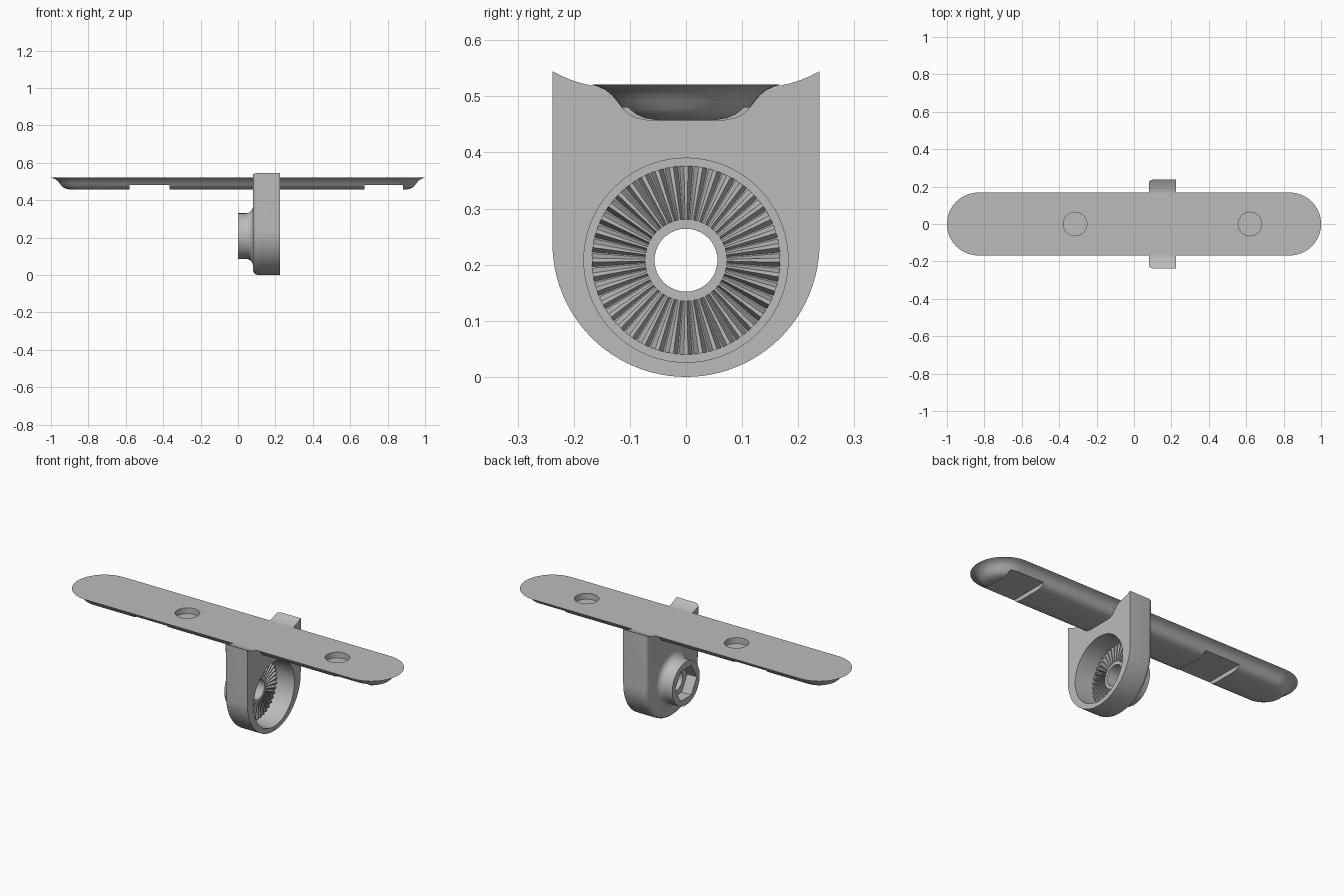
import bpy, bmesh
from math import sin, cos, pi, tau
from mathutils import Vector, Matrix

if "Cube" in bpy.data.objects:
    bpy.data.objects.remove(bpy.data.objects["Cube"], do_unlink=True)

grey = bpy.data.materials.new("light grey")
grey.use_nodes = True
COLOUR = (0.5, 0.5, 0.5, 1)
grey.diffuse_color = COLOUR
grey.node_tree.nodes["Principled BSDF"].inputs["Base Color"].default_value = COLOUR

AXIS_Z = 0.208   # height of the bolt axis
FACE_X = 0.225   # open face of the lug
BACK_X = 0.08    # back face of the lug
FLOOR_X = 0.11   # floor of the round recess


def finish(bm, name):
    bmesh.ops.recalc_face_normals(bm, faces=bm.faces)
    me = bpy.data.meshes.new(name)
    bm.to_mesh(me)
    bm.free()
    ob = bpy.data.objects.new(name, me)
    bpy.context.collection.objects.link(ob)
    me.materials.append(grey)
    return ob


def activate(ob):
    bpy.ops.object.select_all(action='DESELECT')
    ob.select_set(True)
    bpy.context.view_layer.objects.active = ob


def boolean(ob, other, operation='DIFFERENCE'):
    other.hide_render = True
    activate(ob)
    mod = ob.modifiers.new("cut", 'BOOLEAN')
    mod.operation, mod.object, mod.solver = operation, other, 'EXACT'
    bpy.ops.object.modifier_apply(modifier=mod.name)
    bpy.data.objects.remove(other, do_unlink=True)


def smooth(ob, angle=0.5):
    activate(ob)
    bpy.ops.object.shade_smooth_by_angle(angle=angle)


def lathe(name, profile, segs=72, closed=False):
    """Spin (x, radius) points around the bolt axis."""
    bm = bmesh.new()
    pts = [bm.verts.new((x, 0, AXIS_Z + r)) for x, r in profile]
    edges = [bm.edges.new(p) for p in zip(pts, pts[1:])]
    if closed:
        edges.append(bm.edges.new((pts[-1], pts[0])))
    bmesh.ops.spin(bm, geom=pts + edges, cent=(0, 0, AXIS_Z), axis=(1, 0, 0),
                   angle=tau, steps=segs, use_merge=True)
    bmesh.ops.remove_doubles(bm, verts=bm.verts, dist=1e-5)
    return finish(bm, name)


def rod(name, x0, x1, r, segs=72):
    return lathe(name, [(x0, 0), (x0, r), (x1, r), (x1, 0)], segs)


def box(name, lo, hi):
    lo, hi = Vector(lo), Vector(hi)
    bm = bmesh.new()
    bmesh.ops.create_cube(bm, size=1, matrix=Matrix.LocRotScale((lo + hi) / 2, None, hi - lo))
    return finish(bm, name)


# Mounting plate: stadium outline stepped inwards along a flared edge
def stadium(bm, radius, z, n=32):
    loop = []
    for side, start in ((1, -pi / 2), (-1, pi / 2)):
        for i in range(n + 1):
            a = start + pi * i / n
            loop.append(bm.verts.new((side * 0.832 + radius * cos(a), radius * sin(a), z)))
    return loop


bm = bmesh.new()
FLARE = [(0, 0.521), (0.012, 0.517), (0.025, 0.511), (0.036, 0.502), (0.046, 0.490),
         (0.056, 0.477), (0.066, 0.468), (0.080, 0.461), (0.100, 0.457)]
rings = [stadium(bm, 0.168 - inset, z) for inset, z in FLARE]
for a, b in zip(rings, rings[1:]):
    for i in range(len(a)):
        j = (i + 1) % len(a)
        bm.faces.new((a[i], a[j], b[j], b[i]))
bm.faces.new(rings[0])
bm.faces.new(rings[-1])
plate = finish(bm, "mounting_plate")

# Blind holes on top, shallow cross slots underneath
for x in (-0.315, 0.62):
    bm = bmesh.new()
    bmesh.ops.create_cone(bm, cap_ends=True, segments=48, radius1=0.063, radius2=0.063,
                          depth=0.1, matrix=Matrix.Translation((x, 0, 0.538)))
    boolean(plate, finish(bm, "hole_cutter"))
for x0, x1 in ((-0.58, -0.365), (0.675, 0.882)):
    boolean(plate, box("slot_cutter", (x0, -0.3, 0.4), (x1, 0.3, 0.48)))
smooth(plate)

# Lug: round-bottomed slab with concave shoulders
W = 0.238
outline = [(W * cos(a), W + W * sin(a)) for a in (-pi + pi * i / 48 for i in range(49))]
shoulder = [(W, 0.545), (0.221, 0.536), (0.204, 0.529), (0.187, 0.5235), (0.168, 0.519)]
outline += shoulder + [(-y, z) for y, z in reversed(shoulder)]
bm = bmesh.new()
face = bm.faces.new([bm.verts.new((BACK_X, y, z)) for y, z in outline])
front = bmesh.ops.extrude_face_region(bm, geom=[face], use_keep_orig=True)
moved = [v for v in front["geom"] if isinstance(v, bmesh.types.BMVert)]
bmesh.ops.translate(bm, verts=moved, vec=(FACE_X - BACK_X, 0, 0))
bmesh.ops.recalc_face_normals(bm, faces=bm.faces)


def on_rim(e):
    p, q = (v.co for v in e.verts)
    at_back = abs(p.x - BACK_X) < 1e-4 and abs(q.x - BACK_X) < 1e-4
    return at_back and (min(p.z, q.z) < 0.5)


bmesh.ops.bevel(bm, geom=[e for e in bm.edges if on_rim(e)], offset=0.028,
                offset_type='OFFSET', segments=5, profile=0.5, affect='EDGES')
lug = finish(bm, "lug")

# Boss with a fillet running into the back of the lug
fillet = [(0.042 + 0.038 * sin(a), 0.160 - 0.038 * cos(a))
          for a in (pi / 2 * i / 8 for i in range(9))]
boss = lathe("boss", [(0, 0), (0, 0.122)] + fillet + [(0.1, 0.160), (0.1, 0)])
boolean(lug, boss, 'UNION')

# Round recess, hexagonal nut pocket and bolt hole
boolean(lug, rod("recess_cutter", FLOOR_X, 0.3, 0.182))
nut = rod("nut_cutter", -0.1, 0.06, 0.096, 6)
nut.data.transform(Matrix.Translation((0, 0, AXIS_Z)) @ Matrix.Rotation(pi / 6, 4, 'X')
                   @ Matrix.Translation((0, 0, -AXIS_Z)))
boolean(lug, nut)
boolean(lug, rod("bolt_cutter", -0.1, 0.4, 0.056))
smooth(lug)

# Hub collar around the bolt hole
TOP_X = FLOOR_X + 0.016
collar = lathe("hub_collar", [(0.1, 0.056), (TOP_X, 0.056), (TOP_X, 0.073), (0.1, 0.073)],
               closed=True)
smooth(collar)

# Radial locking teeth on the recess floor
TEETH = 40
bm = bmesh.new()
for k in range(TEETH):
    mid = tau * k / TEETH
    sections = []
    for r in (0.071, 0.168):
        sections.append([bm.verts.new((x, r * sin(mid + s * tau / TEETH),
                                       AXIS_Z + r * cos(mid + s * tau / TEETH)))
                         for x, s in ((FLOOR_X - 0.002, -0.48), (TOP_X, -0.14),
                                      (TOP_X, 0.14), (FLOOR_X - 0.002, 0.48))])
    inner, outer = sections
    bm.faces.new(inner)
    bm.faces.new(outer)
    for i in range(4):
        j = (i + 1) % 4
        bm.faces.new((inner[i], inner[j], outer[j], outer[i]))
finish(bm, "locking_teeth")
